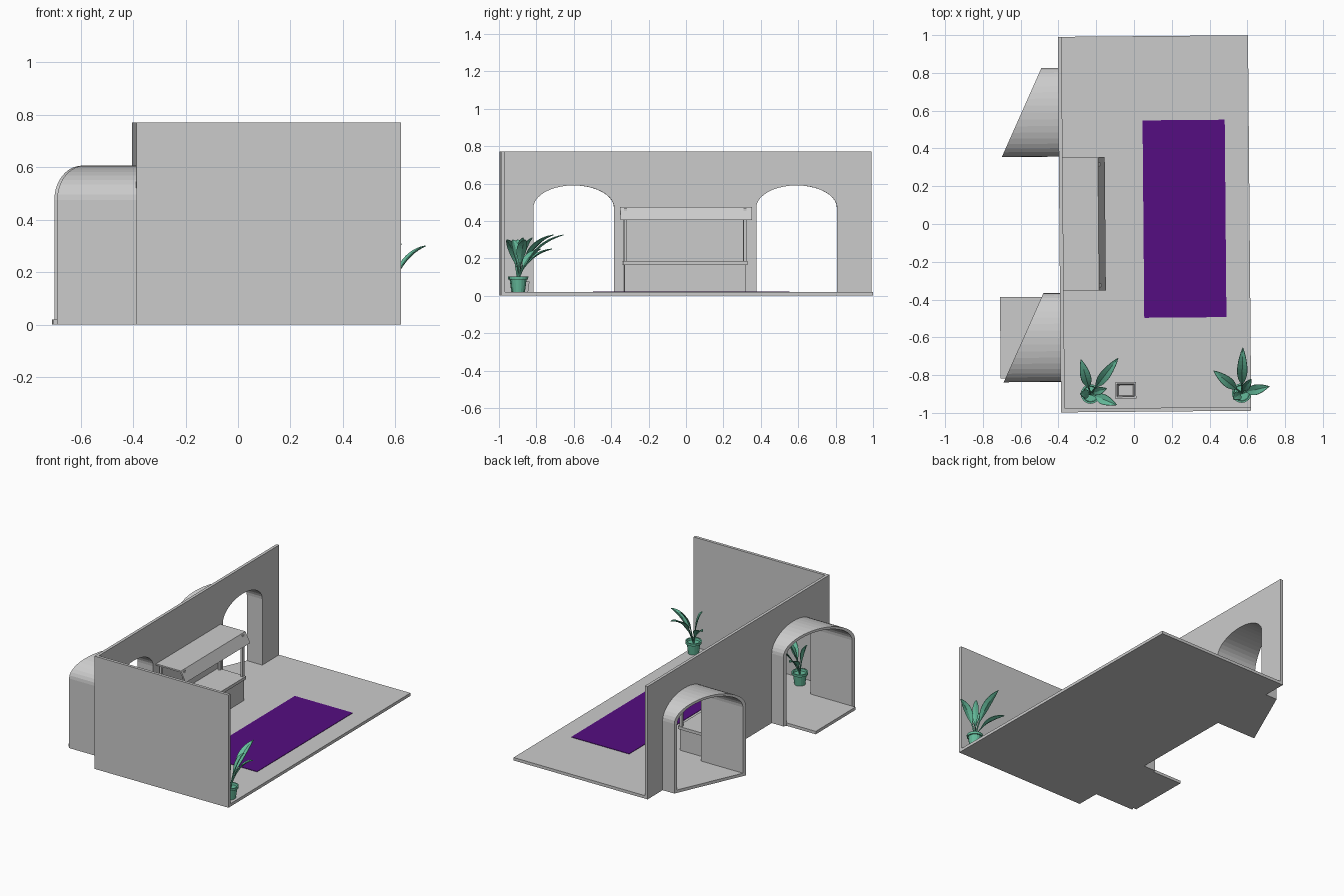
import bpy, bmesh, math
from mathutils import Vector, Matrix

if "Cube" in bpy.data.objects:
    bpy.data.objects.remove(bpy.data.objects["Cube"])

TURN = Matrix.Rotation(0.0087, 4, 'Z')   # the whole room is very slightly turned


def material(name, rgb):
    m = bpy.data.materials.new(name)
    m.diffuse_color = (*rgb, 1)
    m.use_nodes = True
    m.node_tree.nodes["Principled BSDF"].inputs["Base Color"].default_value = m.diffuse_color
    return m


GREEN = material("plant_green", (0.13, 0.5, 0.33))
PURPLE = material("rug_purple", (0.09, 0.004, 0.22))


def finish(name, bm, mat=None):
    bmesh.ops.recalc_face_normals(bm, faces=bm.faces)
    bm.transform(TURN)
    me = bpy.data.meshes.new(name)
    bm.to_mesh(me)
    bm.free()
    ob = bpy.data.objects.new(name, me)
    bpy.context.collection.objects.link(ob)
    if mat:
        me.materials.append(mat)
    return ob


def prism(name, a, b, mat=None):
    """Solid between two matching outlines."""
    bm = bmesh.new()
    va = [bm.verts.new(p) for p in a]
    vb = [bm.verts.new(p) for p in b]
    bm.faces.new(va)
    bm.faces.new(vb[::-1])
    n = len(a)
    for i in range(n):
        j = (i + 1) % n
        bm.faces.new((va[i], vb[i], vb[j], va[j]))
    return finish(name, bm, mat)


def slab(name, outline, z0, z1, mat=None):
    return prism(name, [(x, y, z0) for x, y in outline], [(x, y, z1) for x, y in outline], mat)


def box(name, x0, x1, y0, y1, z0, z1, mat=None):
    return slab(name, [(x0, y0), (x1, y0), (x1, y1), (x0, y1)], z0, z1, mat)


def arch(cy, half, spring, rise, z0, n=20):
    """Arch outline in (y, z), running from low y to high y."""
    pts = [(cy - half, z0)]
    for i in range(n + 1):
        t = math.pi * (1 - i / n)
        pts.append((cy + half * math.cos(t), spring + rise * math.sin(t)))
    return pts + [(cy + half, z0)]


# floor and walls
X0, X1, Y, T, F, H = -0.395, 0.612, 0.994, 0.02, 0.02, 0.77
box("floor", X0, X1, -Y, Y, 0, F)
box("front_wall", X0, X1, -Y, -Y + T, F, H)
CENTRES = (-0.597, 0.595)
prof = [(-Y + T, F)]
for c in CENTRES:
    prof += arch(c, 0.216, 0.47, 0.12, F)
prof += [(Y, F), (Y, H), (-Y + T, H)]
prism("arched_wall", [(X0, y, z) for y, z in prof], [(X0 + T, y, z) for y, z in prof])

# vaulted passages behind the arches, cut off diagonally
for c, label in zip(CENTRES, ("front", "rear")):
    def cut(y):
        return -0.697 + (y - c + 0.235) / 0.47 * 0.214
    ring = arch(c, 0.235, 0.475, 0.131, 0) + arch(c, 0.216, 0.47, 0.12, 0)[::-1]
    prism(label + "_passage", [(X0, y, z) for y, z in ring], [(cut(y), y, z) for y, z in ring])
    lo, hi = c - 0.216, c + 0.216
    far = (-0.713, -0.713) if label == "front" else (cut(lo), cut(hi))
    slab(label + "_passage_floor", [(X0, lo), (X0, hi), (far[1], hi), (far[0], lo)], 0, F)

# stall: base, worktop, posts and awning
box("stall_base", -0.375, -0.175, -0.327, 0.322, F, 0.165)
box("stall_worktop", -0.375, -0.165, -0.336, 0.33, 0.165, 0.185)
for x in (-0.355, -0.185):
    for y in (-0.322, 0.317):
        box("stall_post", x - 0.008, x + 0.008, y - 0.009, y + 0.009, 0.185, 0.468)
awning = [(-0.375, 0.475), (-0.188, 0.475), (-0.152, 0.405),
          (-0.162, 0.405), (-0.195, 0.465), (-0.375, 0.465)]
prism("stall_awning", [(x, -0.35, z) for x, z in awning], [(x, 0.355, z) for x, z in awning])

# rug
box("rug", 0.05, 0.485, -0.497, 0.548, F, 0.023, PURPLE)

# small open bin by the front wall
bm = bmesh.new()
loops = []
for hx, hy, z in ((0.048, 0.036, F), (0.056, 0.043, 0.075), (0.046, 0.034, 0.075), (0.038, 0.027, 0.03)):
    loops.append([bm.verts.new((-0.052 + sx * hx, -0.88 + sy * hy, z))
                  for sx, sy in ((-1, -1), (1, -1), (1, 1), (-1, 1))])
for a, b in zip(loops, loops[1:]):
    for i in range(4):
        bm.faces.new((a[i], a[(i + 1) % 4], b[(i + 1) % 4], b[i]))
bm.faces.new(loops[0])
bm.faces.new(loops[-1])
finish("small_bin", bm)

# potted plants: (heading in degrees, reach, tip height, half width)
LEAVES = [(141, 0.19, 0.25, 0.027), (88, 0.24, 0.325, 0.027), (13, 0.15, 0.30, 0.027),
          (215, 0.055, 0.30, 0.024), (55, 0.09, 0.31, 0.02)]
POT = [(0.034, F), (0.043, 0.088), (0.051, 0.088), (0.052, 0.104), (0.043, 0.104), (0.04, 0.09)]


def pot(x, y, label):
    bm = bmesh.new()
    n = 16
    rings = [[bm.verts.new((x + r * math.cos(math.tau * i / n), y + r * math.sin(math.tau * i / n), z))
              for i in range(n)] for r, z in POT]
    for a, b in zip(rings, rings[1:]):
        for i in range(n):
            bm.faces.new((a[i], a[(i + 1) % n], b[(i + 1) % n], b[i]))
    bm.faces.new(rings[0])
    bm.faces.new(rings[-1])
    finish(label + "_pot", bm, GREEN)


def leaf(x, y, ang, reach, top, half, label):
    d = Vector((math.cos(ang), math.sin(ang), 0))
    side = Vector((-d.y, d.x, 0))
    p0 = Vector((x, y, 0.085))
    p2 = Vector((x, y, top)) + d * reach
    p1 = Vector((x, y, 0.085 + (top - 0.085) * 0.8)) + d * reach * 0.3
    bm = bmesh.new()
    rows = []
    n = 14
    for i in range(n + 1):
        t = i / n
        p = p0 * (1 - t) ** 2 + p1 * 2 * t * (1 - t) + p2 * t * t
        u = max(0, (t - 0.3) / 0.7)
        w = max(0.004 if t < 0.6 else 0.0008, half * math.sin(math.pi * u ** 0.85) ** 0.75 if 0 < u < 1 else 0)
        lift = Vector((0, 0, 0.25 * w)) - d * 0.2 * w
        rows.append([bm.verts.new(q) for q in (p - side * w + lift, p, p + side * w + lift)])
    for a, b in zip(rows, rows[1:]):
        for k in (0, 1):
            bm.faces.new((a[k], a[k + 1], b[k + 1], b[k]))
    ob = finish(label + "_leaf", bm, GREEN)
    s = ob.modifiers.new("thickness", 'SOLIDIFY')
    s.thickness = 0.004
    s.offset = 0


for x, y, turn, label in ((0.562, -0.9, 0, "right_plant"), (-0.238, -0.898, -36, "left_plant")):
    pot(x, y, label)
    for a, reach, top, half in LEAVES:
        leaf(x, y, math.radians(a + turn), reach, top, half, label)
